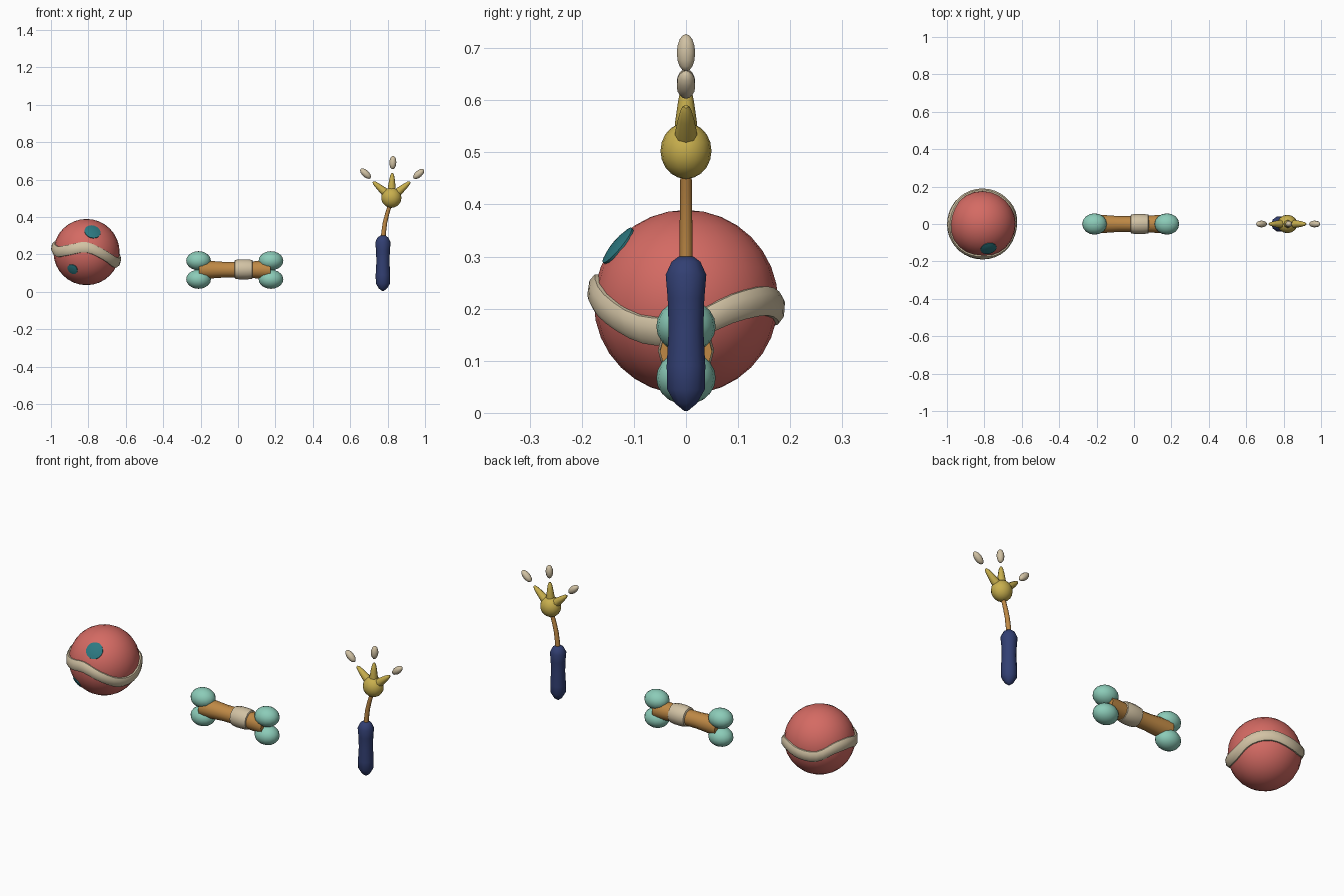
import bpy, bmesh, math
from mathutils import Vector, Matrix

if "Cube" in bpy.data.objects:
    bpy.data.objects.remove(bpy.data.objects["Cube"])


def material(name, rgb):
    m = bpy.data.materials.new(name)
    m.diffuse_color = (*rgb, 1)
    m.use_nodes = True
    m.node_tree.nodes["Principled BSDF"].inputs["Base Color"].default_value = m.diffuse_color
    return m


RED = material("coral_red", (0.66, 0.145, 0.125))
CREAM = material("cream", (0.64, 0.54, 0.37))
TEAL = material("dark_teal", (0.025, 0.19, 0.22))
MINT = material("mint", (0.26, 0.60, 0.48))
TAN = material("tan", (0.52, 0.25, 0.06))
GOLD = material("gold", (0.58, 0.43, 0.075))
NAVY = material("navy", (0.032, 0.05, 0.17))


def finish(name, bm, mat, angle=50):
    bmesh.ops.recalc_face_normals(bm, faces=bm.faces)
    me = bpy.data.meshes.new(name)
    bm.to_mesh(me)
    bm.free()
    ob = bpy.data.objects.new(name, me)
    bpy.context.collection.objects.link(ob)
    me.materials.append(mat)
    bpy.ops.object.select_all(action='DESELECT')
    ob.select_set(True)
    bpy.context.view_layer.objects.active = ob
    bpy.ops.object.shade_smooth_by_angle(angle=math.radians(angle))
    return ob


def aim(pos, direction):
    """Matrix taking local z to a direction."""
    q = Vector(direction).to_track_quat('Z', 'Y')
    return Matrix.Translation(pos) @ q.to_matrix().to_4x4()


def ellipsoid(name, pos, radii, mat, seg=16, rings=10, direction=(0, 0, 1)):
    bm = bmesh.new()
    bmesh.ops.create_uvsphere(bm, u_segments=seg, v_segments=rings, radius=1)
    bm.transform(aim(pos, direction) @ Matrix.Diagonal((*radii, 1)))
    return finish(name, bm, mat)


def loft(name, rings, mat, closed=False):
    """Skin a sequence of equal-sized point loops."""
    bm = bmesh.new()
    loops = [[bm.verts.new(p) for p in r] for r in rings]
    n = len(loops[0])
    for i in range(len(loops) if closed else len(loops) - 1):
        a, b = loops[i], loops[(i + 1) % len(loops)]
        for j in range(n):
            k = (j + 1) % n
            bm.faces.new((a[j], a[k], b[k], b[j]))
    if not closed:
        bm.faces.new(loops[0])
        bm.faces.new(loops[-1])
    return finish(name, bm, mat)


def lathe(name, pos, direction, profile, mat, seg=12):
    """Turn (radius, height) pairs around an axis."""
    m = aim(pos, direction)
    rings = [[m @ Vector((r * math.cos(t), r * math.sin(t), h))
              for t in (2 * math.pi * j / seg for j in range(seg))]
             for r, h in profile]
    return loft(name, rings, mat)


# Ball
C, R = Vector((-0.81, 0, 0.2125)), 0.177
ellipsoid("ball", C, (R, R, R), RED, 24, 16)

# Wavy band around the ball, heights every 30 degrees
heights = [.160, .200, .215, .200, .198, .236, .240, .215, .225, .238, .200, .160]


def wave(t):
    i, f = int(t), t % 1
    a, b, c, d = (heights[(i + k) % 12] for k in (-1, 0, 1, 2))
    return b + f * (c - a) / 2 + f * f * (a - 2.5 * b + 2 * c - d / 2) \
        + f ** 3 * (-a + 3 * b - 3 * c + d) / 2


section = [(0.168, -0.030), (0.183, -0.027), (0.190, -0.013),
           (0.190, 0.013), (0.183, 0.027), (0.168, 0.030)]
rings = []
for s in range(36):
    t = 2 * math.pi * s / 36
    z = wave(s / 3) - C.z
    loop = []
    for r, h in section:
        lat = (z + h) / R          # follow the curve of the ball
        rr = r * math.cos(lat)
        loop.append(C + Vector((rr * math.cos(t), rr * math.sin(t),
                                r * math.sin(lat))))
    rings.append(loop)
loft("ball_band", rings, CREAM, closed=True)

# Round spots lying on the ball
for name, d, r in (("large_spot", (0.033, -0.134, 0.111), 0.043),
                   ("small_spot", (-0.075, -0.131, -0.092), 0.029)):
    a = math.asin(r / R)
    prof = [((R + e) * math.sin(a * f), (R + e) * math.cos(a * f))
            for f, e in ((1.0, -0.006), (1.0, 0.003), (0.66, 0.004),
                         (0.33, 0.004), (0.05, 0.004))]
    prof = [(x, z) for x, z in prof]
    lathe(name, C, d, [(r, R * math.cos(a) - 0.006)] + prof[1:], TEAL, 16)

# Bone: shaft, wrap and four knobs
lathe("bone_shaft", (-0.0175, 0, 0.118), (1, 0, 0),
      [(0.050, -0.19), (0.047, -0.13), (0.042, -0.06), (0.042, 0.06),
       (0.047, 0.13), (0.050, 0.19)], TAN, 12)
lathe("bone_wrap", (0.03, 0, 0.12), (1, 0, 0),
      [(0.040, -0.050), (0.050, -0.046), (0.054, -0.02), (0.054, 0.02),
       (0.050, 0.046), (0.040, 0.050)], CREAM, 12)
for side, x in (("left", -0.211), ("right", 0.176)):
    for level, z in (("lower", 0.067), ("upper", 0.166)):
        ellipsoid(f"bone_knob_{side}_{level}", (x, 0, z),
                  (0.066, 0.057, 0.051), MINT)

# Wand handle
lathe("wand_handle", (0.775, 0, 0), (0, 0, 1),
      [(0.004, 0.004), (0.022, 0.018), (0.038, 0.045), (0.039, 0.09),
       (0.035, 0.16), (0.037, 0.22), (0.041, 0.265), (0.029, 0.29),
       (0.015, 0.30)], NAVY, 10)

# Curved stem
path = [(0.776, 0.28), (0.779, 0.32), (0.786, 0.37), (0.797, 0.415),
        (0.808, 0.45), (0.82, 0.49)]
loft("wand_stem", [[(x + r * math.cos(t), r * math.sin(t), z)
                    for t in (math.pi * j / 4 for j in range(8))]
                   for (x, z), r in zip(path, (.0125, .0125, .012, .0115, .011, .011))],
     TAN)

# Wand head with three spikes, each followed by a floating seed
H = Vector((0.82, 0, 0.503))
ellipsoid("wand_head", H, (0.054, 0.049, 0.054), GOLD)
for name, tip, seed in (("left", (0.722, 0.588), (0.682, 0.632)),
                        ("middle", (0.825, 0.634), (0.828, 0.691)),
                        ("right", (0.92, 0.588), (0.966, 0.630))):
    d = Vector((tip[0], 0, tip[1])) - H
    n = d.length
    lathe(f"spike_{name}", H, d,
          [(0.022, 0.03), (0.021, 0.055), (0.015, n - 0.035),
           (0.010, n - 0.01), (0.004, n)], GOLD, 8)
    p = Vector((seed[0], 0, seed[1]))
    ellipsoid(f"seed_{name}", p, (0.0185, 0.0185, 0.036), CREAM, 10, 8, p - H)
